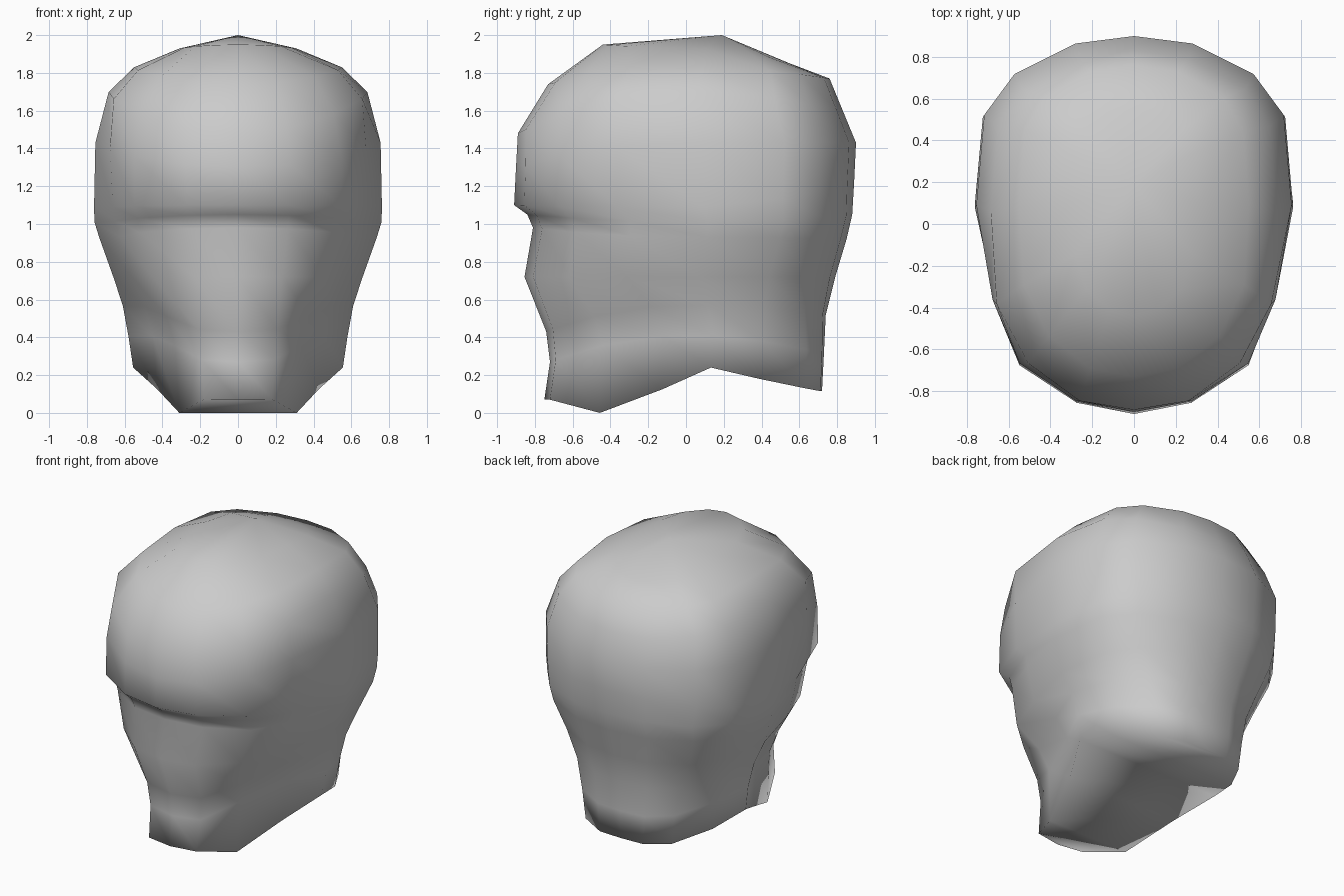
import bpy
import bmesh

cube = bpy.data.objects.get("Cube")
if cube:
    bpy.data.objects.remove(cube, do_unlink=True)

# Half outlines from front centre to back centre, in units of the half size
SKULL = [(0, -1), (.36, -.94), (.72, -.74), (.87, -.4), (1, .1),
         (.95, .58), (.75, .8), (.37, .96), (0, 1)]
DOME = [(0, -1), (.38, -.95), (.74, -.74), (.96, -.41), (1, .1),
        (.95, .58), (.78, .79), (.38, .96), (0, 1)]
JAW = [(0, -1), (.33, -.96), (.56, -.6), (.77, -.15), (1, .2),
       (.86, .55), (.6, .88), (.3, .99), (0, 1)]

# Rings: front y, front z, back y, back z, half width, side z,
# target outline, blend from the skull outline to the target
RINGS = [
    (-.44, 1.95, .55, 1.85, .31, 1.93, DOME, .5),
    (-.73, 1.74, .76, 1.77, .55, 1.83, DOME, 1),
    (-.89, 1.48, .83, 1.60, .685, 1.70, DOME, 1),
    (-.90, 1.30, .90, 1.43, .755, 1.43, DOME, .3),
    (-.91, 1.10, .89, 1.22, .762, 1.09, DOME, 0),
    (-.84, 1.05, .88, 1.05, .76, 1.01, JAW, .15),
    (-.81, .98, .85, .92, .735, .93, JAW, .08),
    (-.855, .72, .79, .72, .66, .72, JAW, .22),
    (-.74, .43, .74, .52, .61, .57, JAW, .62),
    (-.72, .27, .73, .31, .58, .41, JAW, .9),
    (-.75, .07, .72, .12, .555, .24, JAW, 1),
]
RIM_Z = [.07, .07, 0, .125, .24, .18, .13, .115, .115]  # jaw line


def ring_points(yf, zf, yb, zb, w, zs, target, blend):
    """Half ring of points, height curving from front to side to back."""
    points = []
    for (sx, sy), (tx, ty) in zip(SKULL, target):
        x, t = sx + (tx - sx) * blend, sy + (ty - sy) * blend
        z = zs + (zb - zf) / 2 * t * abs(t) + ((zf + zb) / 2 - zs) * t * t
        points.append([x * w, (yf + yb) / 2 + t * (yb - yf) / 2, z])
    return points


def mirrored(points):
    """Full ring: the left half followed by its mirror image."""
    return points + [[-x, y, z] for x, y, z in points[-2:0:-1]]


# Head shell
bm = bmesh.new()
halves = [ring_points(*row) for row in RINGS]
for point, z in zip(halves[-1], RIM_Z):
    point[2] = z
loops = [[bm.verts.new(p) for p in mirrored(half)] for half in halves]
n = len(loops[0])
crown = bm.verts.new((0, .19, 2))
for i in range(n):
    j = (i + 1) % n
    bm.faces.new((crown, loops[0][i], loops[0][j]))
    for a, b in zip(loops, loops[1:]):
        bm.faces.new((a[i], b[i], b[j], a[j]))

# Underside, closed by strips from left to right
rim = loops[-1]
for i in range(n // 2):
    strip = [rim[i], rim[i + 1], rim[-i - 1], rim[-i % n]]
    bm.faces.new(list(dict.fromkeys(strip)))
bmesh.ops.recalc_face_normals(bm, faces=bm.faces)
for face in bm.faces:
    face.smooth = True

mesh = bpy.data.meshes.new("head")
bm.to_mesh(mesh)
bm.free()
head = bpy.data.objects.new("head", mesh)
bpy.context.collection.objects.link(head)

# Plain grey
grey = bpy.data.materials.new("plain grey")
grey.use_nodes = True
colour = (.6, .6, .6, 1)
grey.diffuse_color = colour
grey.node_tree.nodes["Principled BSDF"].inputs["Base Color"].default_value = colour
mesh.materials.append(grey)
